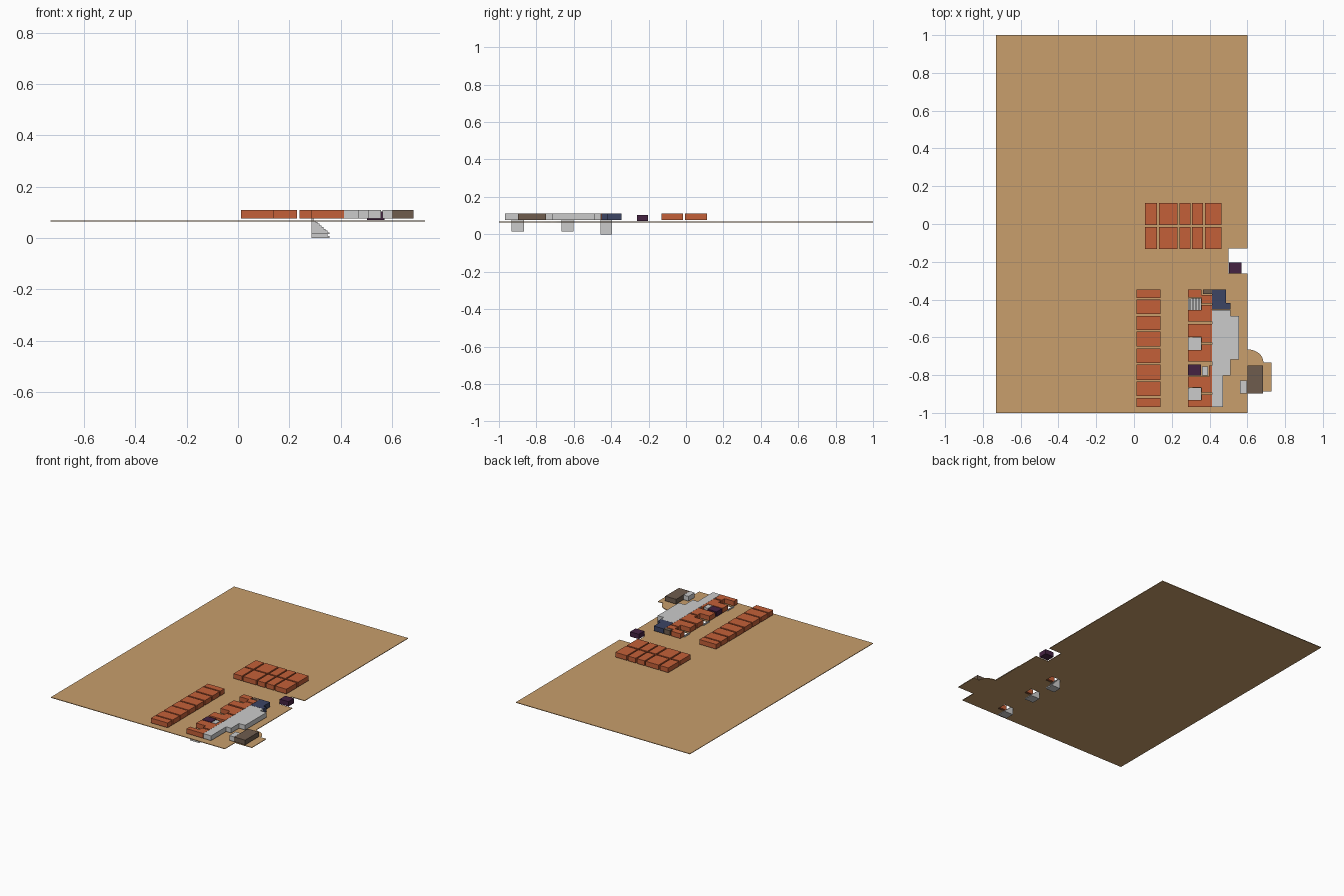
import bpy, bmesh, math

if "Cube" in bpy.data.objects:
    bpy.data.objects.remove(bpy.data.objects["Cube"])


def material(name, rgb):
    m = bpy.data.materials.new(name)
    m.diffuse_color = (*rgb, 1)
    m.use_nodes = True
    m.node_tree.nodes["Principled BSDF"].inputs["Base Color"].default_value = m.diffuse_color
    return m


TAN = material("tan", (0.578, 0.342, 0.15))
ORANGE = material("orange", (0.552, 0.117, 0.04))
BROWN = material("brown", (0.156, 0.107, 0.076))
NAVY = material("navy", (0.045, 0.058, 0.127))
PURPLE = material("purple", (0.058, 0.016, 0.054))
LOW, HIGH = 0.077, 0.11


def prism(name, pts, z0, z1, mat=None):
    """Extrude a plan outline from z0 to z1."""
    bm = bmesh.new()
    face = bm.faces.new([bm.verts.new((x, y, z0)) for x, y in pts])
    ext = bmesh.ops.extrude_face_region(bm, geom=[face])
    for v in ext["geom"]:
        if isinstance(v, bmesh.types.BMVert):
            v.co.z = z1
    bmesh.ops.recalc_face_normals(bm, faces=bm.faces)
    me = bpy.data.meshes.new(name)
    bm.to_mesh(me)
    bm.free()
    ob = bpy.data.objects.new(name, me)
    bpy.context.collection.objects.link(ob)
    if mat:
        me.materials.append(mat)
    return ob


def rect(x0, x1, y0, y1):
    return [(x0, y0), (x1, y0), (x1, y1), (x0, y1)]


def block(name, x0, x1, y0, y1, mat=None, z0=LOW, z1=HIGH):
    return prism(name, rect(x0, x1, y0, y1), z0, z1, mat)


# Floor plate: filled 2D curve, inner splines become the stairwell openings
SX0, SX1 = 0.287, 0.356
stairs = [(-0.932, -0.867, 0.016), (-0.666, -0.602, 0.016), (-0.456, -0.395, 0.0)]
arc = [(0.6 + 0.085 * math.sin(a), -0.732 + 0.068 * math.cos(a))
       for a in [i * math.pi / 16 for i in range(9)]]
outline = ([(-0.73, -1), (-0.73, 1), (0.6, 1), (0.6, -0.131), (0.5, -0.131),
            (0.5, -0.263), (0.6, -0.263)] + arc +
           [(0.728, -0.732), (0.728, -0.888), (0.6, -0.888), (0.6, -1)])
curve = bpy.data.curves.new("floor", "CURVE")
curve.dimensions = "2D"
curve.fill_mode = "BOTH"
curve.extrude = 0.002
for pts in [outline] + [rect(SX0, SX1, a, b) for a, b, _ in stairs]:
    s = curve.splines.new("POLY")
    s.points.add(len(pts) - 1)
    for p, (x, y) in zip(s.points, pts):
        p.co = (x, y, 0, 1)
    s.use_cyclic_u = True
curve.materials.append(TAN)
floor = bpy.data.objects.new("floor", curve)
floor.location.z = 0.066
bpy.context.collection.objects.link(floor)
bpy.context.view_layer.objects.active = floor
floor.select_set(True)
bpy.ops.object.convert(target="MESH")

# Stairs descending towards +x under the floor openings
STEPS = 9
for i, (y0, y1, zb) in enumerate(stairs):
    dx, dz = (SX1 - SX0) / STEPS, (0.076 - zb) / STEPS
    profile = [(SX1, zb), (SX0, zb)]
    for k in range(STEPS):
        z = 0.076 - k * dz
        profile += [(SX0 + k * dx, z), (SX0 + (k + 1) * dx, z)]
    st = prism(f"stairs_{i + 1}", profile, -y1, -y0)
    # turn the side profile upright: (x, y, z) -> (x, -z, y)
    st.rotation_euler.x = math.pi / 2

# Double row of units in the middle
columns = [(0.058, 0.122), (0.132, 0.23), (0.24, 0.298), (0.307, 0.366), (0.375, 0.462)]
for r, (y0, y1) in enumerate([(-0.132, -0.015), (-0.005, 0.111)]):
    for c, (x0, x1) in enumerate(columns):
        block(f"middle_unit_{r + 1}_{c + 1}", x0, x1, y0, y1, ORANGE)

# Single column of units on the left
left_rows = [(-0.391, -0.346), (-0.477, -0.4), (-0.56, -0.487), (-0.648, -0.57),
             (-0.736, -0.658), (-0.826, -0.744), (-0.911, -0.835), (-0.968, -0.92)]
for i, (y0, y1) in enumerate(left_rows):
    block(f"left_unit_{i + 1}", 0.012, 0.14, y0, y1, ORANGE)

# Right column: L-shaped units that wrap around the stairwells
L, M, R = 0.286, 0.358, 0.412
block("right_unit_small", L, M, -0.39, -0.346, ORANGE)
block("right_unit_infill", M, R, -0.421, -0.376, ORANGE)
block("brown_service_box", 0.365, R, -0.371, -0.346, BROWN)
for i, (y0, y1, tip) in enumerate([(-0.516, -0.454, -0.428), (-0.728, -0.666, -0.638),
                                   (-0.968, -0.932, -0.903)]):
    prism(f"right_unit_up_{i + 1}",
          [(L, y0), (R, y0), (R, tip), (M, tip), (M, y1), (L, y1)], LOW, HIGH, ORANGE)
prism("right_unit_down", [(L, -0.529), (L, -0.599), (M, -0.599), (M, -0.628),
                          (R, -0.628), (R, -0.529)], LOW, HIGH, ORANGE)
prism("right_unit_hooked", [(L, -0.807), (L, -0.865), (M, -0.865), (M, -0.893), (R, -0.893),
                            (R, -0.75), (0.396, -0.75), (0.396, -0.807)], LOW, HIGH, ORANGE)
block("inner_kiosk", L, 0.355, -0.802, -0.743, PURPLE)
block("grey_closet", 0.36, 0.392, -0.802, -0.754)

# Large grey hall and the navy block attached to it
prism("main_hall", [(0.413, -0.454), (0.413, -0.968), (0.472, -0.968), (0.472, -0.803),
                    (0.51, -0.803), (0.51, -0.717), (0.557, -0.717), (0.557, -0.486),
                    (0.51, -0.486), (0.51, -0.454)], LOW, HIGH)
prism("navy_block", [(0.413, -0.346), (0.413, -0.453), (0.51, -0.453), (0.51, -0.418),
                     (0.488, -0.418), (0.488, -0.346)], LOW, HIGH, NAVY)

# Outlying blocks on the right edge
block("brown_hall", 0.6, 0.683, -0.898, -0.749, BROWN)
block("grey_annex", 0.562, 0.599, -0.898, -0.829)
block("outer_kiosk", 0.503, 0.57, -0.263, -0.203, PURPLE, 0.07, 0.103)
